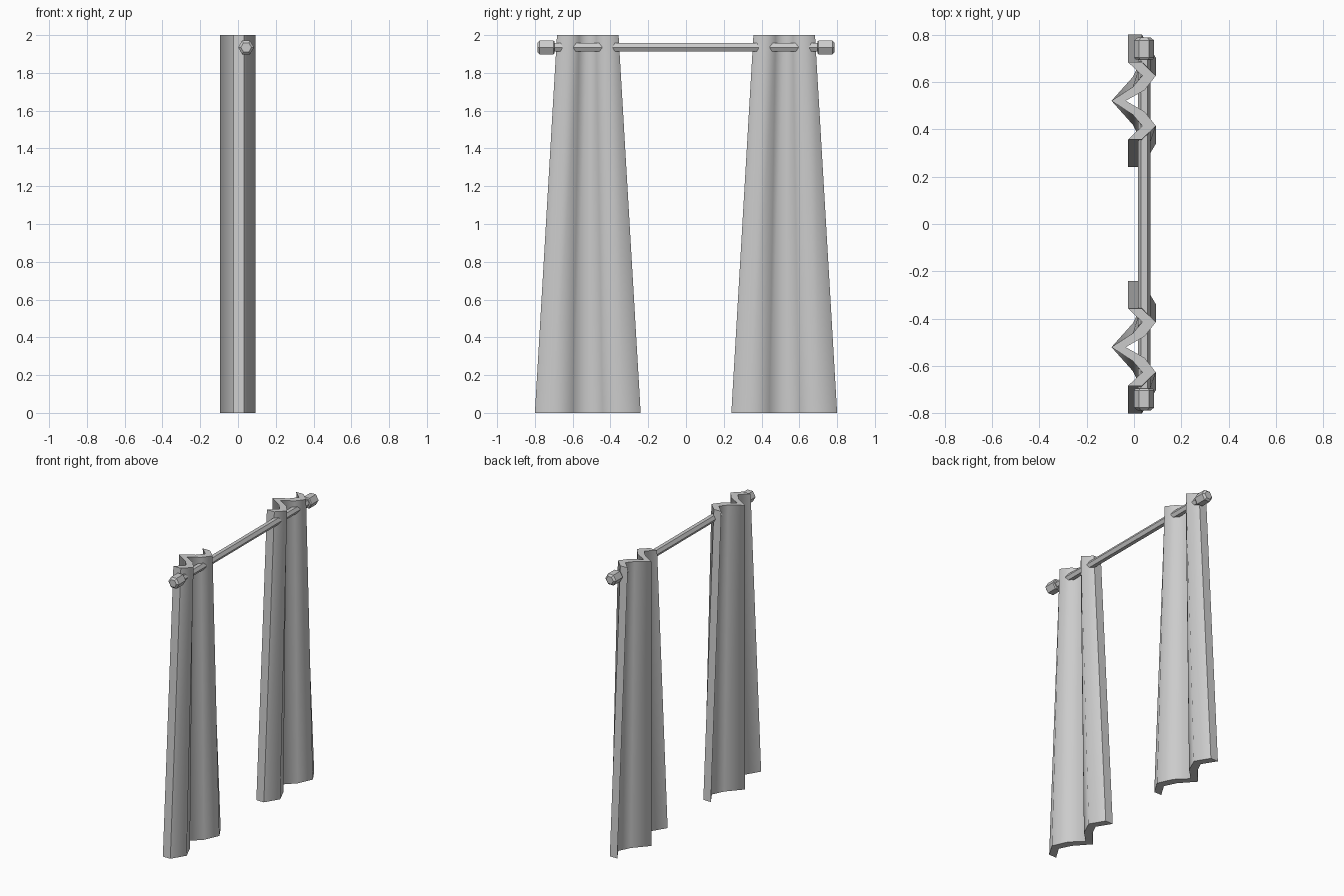
import bpy, bmesh, math

if "Cube" in bpy.data.objects:
    bpy.data.objects.remove(bpy.data.objects["Cube"])

CY = 0.52                      # curtain centre distance from the middle
HALF_BOTTOM, HALF_TOP = 0.28, 0.163
ROD_X, ROD_Z = 0.043, 1.935

# Half of the pleat cross-section: (fraction of half width, x)
FRONT = [(0, -0.035), (0.28, 0.045), (0.65, 0.092), (1, 0.033)]
BACK = [(0, -0.095), (0.36, -0.005), (0.65, 0.035), (1, -0.025)]


def full(half):
    return [(-t, x) for t, x in reversed(half[1:])] + half


def finish(name, bm):
    bmesh.ops.recalc_face_normals(bm, faces=bm.faces)
    mesh = bpy.data.meshes.new(name)
    bm.to_mesh(mesh)
    bm.free()
    ob = bpy.data.objects.new(name, mesh)
    bpy.context.collection.objects.link(ob)
    return ob


def curtain(name, cy):
    bm = bmesh.new()

    def row(profile, half, z):
        return [bm.verts.new((x, cy + t * half, z)) for t, x in full(profile)]

    fb, ft = row(FRONT, HALF_BOTTOM, 0), row(FRONT, HALF_TOP, 2)
    bb, bt = row(BACK, HALF_BOTTOM, 0), row(BACK, HALF_TOP, 2)
    # Pleated faces are smooth, the hems and side edges are flat
    for a, b, smooth in ((fb, ft, True), (bt, bb, True), (ft, bt, False), (bb, fb, False)):
        for i in range(len(a) - 1):
            f = bm.faces.new((a[i], a[i + 1], b[i + 1], b[i]))
            f.smooth = smooth
    for i in (0, -1):
        bm.faces.new((fb[i], ft[i], bt[i], bb[i]))
    for e in bm.edges:
        e.smooth = all(f.smooth for f in e.link_faces)
    return finish(name, bm)


def hex_bar(name, stations):
    """Six-sided bar along y from (y, radius) stations."""
    bm = bmesh.new()
    rings = []
    for y, r in stations:
        rings.append([bm.verts.new((ROD_X + r * math.cos(k * math.pi / 3), y,
                                    ROD_Z + r * math.sin(k * math.pi / 3)))
                      for k in range(6)])
    for a, b in zip(rings, rings[1:]):
        for k in range(6):
            j = (k + 1) % 6
            bm.faces.new((a[k], a[j], b[j], b[k]))
    bm.faces.new(rings[0])
    bm.faces.new(rings[-1])
    return finish(name, bm)


# Curtains and rod end knobs, one pair per side
for side, s in (("left", -1), ("right", 1)):
    curtain("curtain_" + side, s * CY)
    hex_bar("rod_knob_" + side,
            [(s * 0.695, 0.036), (s * 0.702, 0.042), (s * 0.775, 0.042), (s * 0.787, 0.028)])

# Rod
hex_bar("curtain_rod", [(-0.71, 0.026), (0.71, 0.026)])
